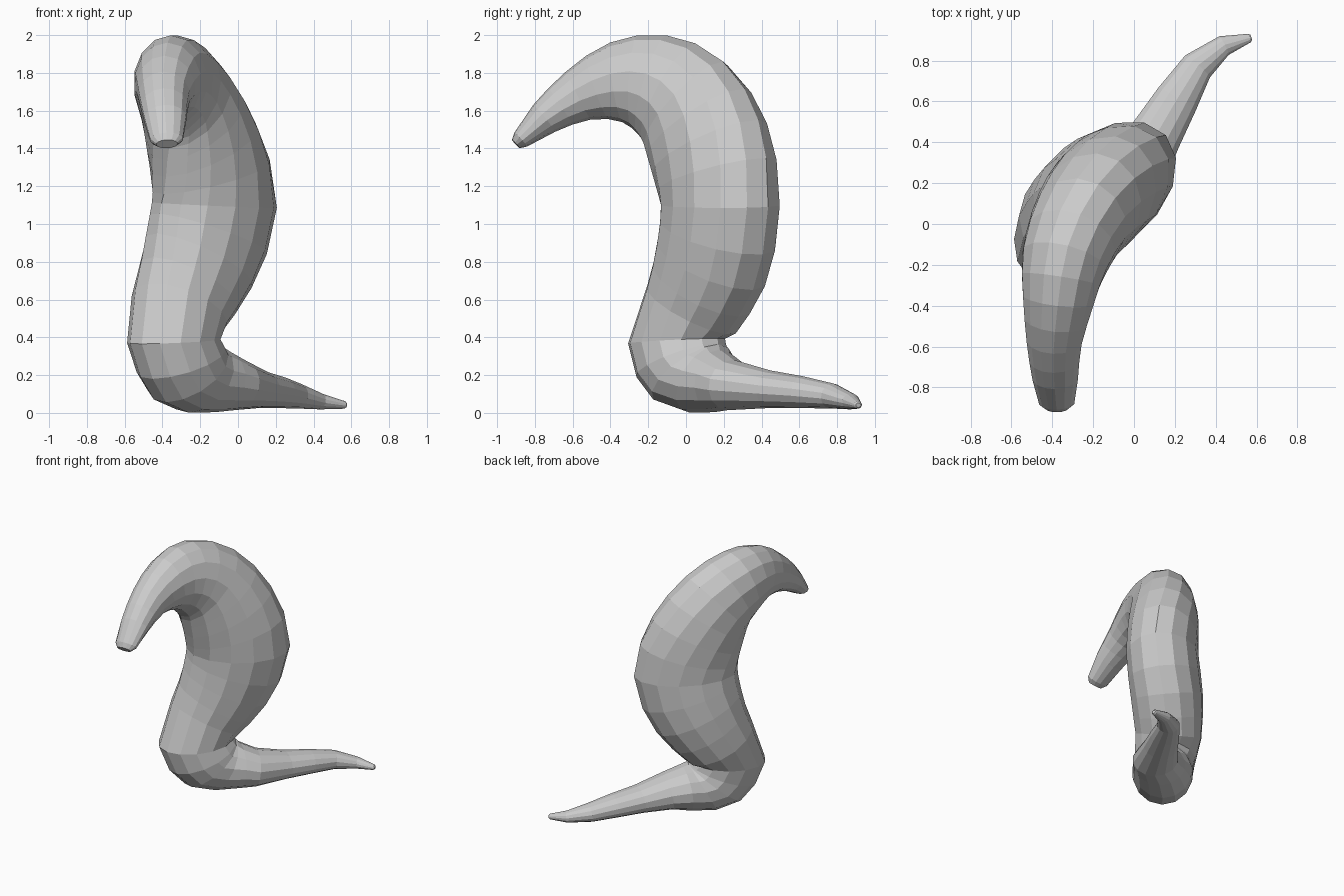
import bpy, bmesh
from math import sin, cos, pi, radians
from mathutils import Vector

if "Cube" in bpy.data.objects:
    bpy.data.objects.remove(bpy.data.objects["Cube"])

SIDES = 14
# stations from upper tip to lower tip:
# x, y, z, radius in the bend plane, radius across it, heading of the cross axis,
# and in the tight lower bend the fan angle of the section
STATIONS = [
    (-0.378, -0.875, 1.447, .05, .088, -2),
    (-0.385, -0.75, 1.56, .092, .114, -3),
    (-0.39, -0.57, 1.68, .143, .138, -4),
    (-0.37, -0.37, 1.75, .213, .178, -6),
    (-0.34, -0.18, 1.737, .273, .215, -13),
    (-0.27, 0.00, 1.63, .317, .24, -26),
    (-0.18, 0.125, 1.40, .36, .265, -38),
    (-0.125, 0.182, 1.10, .378, .268, -48),
    (-0.208, 0.135, 0.80, .345, .27, -45),
    (-0.31, 0.03, 0.55, .28, .25, -42),
    (-0.34, -0.05, 0.38, .275, .23, -38, 3),
    (-0.30, -0.025, 0.275, .265, .23, -38, 21),
    (-0.263, 0.022, 0.21, .245, .225, -38, 39),
    (-0.20, 0.097, 0.182, .205, .215, -38, 62),
    (-0.11, 0.165, 0.17, .167, .195, -38, 84),
    (-0.01, 0.235, 0.148, .135, .17, -36),
    (0.11, 0.44, 0.125, .10, .13, -33),
    (0.21, 0.61, 0.11, .085, .11, -32),
    (0.31, 0.77, 0.09, .067, .083, -35),
    (0.44, 0.873, 0.06, .042, .052, -50),
    (0.565, 0.91, 0.042, .02, .022, -65),
]
SMOOTH_SPANS = 9    # spans of the upper body that get an extra section


def midpoint(i):
    """Spline point halfway between station i and i + 1."""
    a, b, c, d = (STATIONS[max(k, 0)] for k in (i - 1, i, i + 1, i + 2))
    return tuple((9 * (q + r) - p - s) / 16 for p, q, r, s in zip(a[:6], b[:6], c[:6], d[:6]))


def ring(bm, centre, tangent, ra, rb, heading):
    """Elliptical cross-section perpendicular to the path."""
    b = Vector((cos(radians(heading)), sin(radians(heading)), 0))
    b = (b - tangent * b.dot(tangent)).normalized()
    n = tangent.cross(b).normalized()
    return [bm.verts.new(centre + n * ra * cos(2 * pi * i / SIDES)
                         + b * rb * sin(2 * pi * i / SIDES)) for i in range(SIDES)]


# curved horn-like body, swept along the path
path = []
for i, s in enumerate(STATIONS):
    path.append(s)
    if 0 < i < SMOOTH_SPANS:
        path.append(midpoint(i))

bm = bmesh.new()
points = [Vector(s[:3]) for s in path]
last = len(points) - 1
rings, tangents = [], []
for i, s in enumerate(path):
    if len(s) > 6:
        h, f = radians(s[5]), radians(s[6])
        t = Vector((-sin(h) * sin(f), cos(h) * sin(f), -cos(f)))
    else:
        t = Vector()
        if i > 0:
            t += (points[i] - points[i - 1]).normalized()
        if i < last:
            t += (points[i + 1] - points[i]).normalized()
        t.normalize()
    tangents.append(t)
    rings.append(ring(bm, points[i], t, *s[3:6]))

# small rounded tips
for idx, sign in ((0, -1), (last, 1)):
    s = path[idx]
    tip = ring(bm, points[idx] + tangents[idx] * sign * s[4] * .4, tangents[idx],
               s[3] * .6, s[4] * .65, s[5])
    bm.faces.new(tip)
    rings.insert(0, tip) if sign < 0 else rings.append(tip)

for a, b in zip(rings, rings[1:]):
    for i in range(SIDES):
        j = (i + 1) % SIDES
        bm.faces.new((a[i], a[j], b[j], b[i]))
bmesh.ops.recalc_face_normals(bm, faces=bm.faces[:])

mesh = bpy.data.meshes.new("curved_body")
bm.to_mesh(mesh)
bm.free()
body = bpy.data.objects.new("curved_body", mesh)
bpy.context.collection.objects.link(body)
